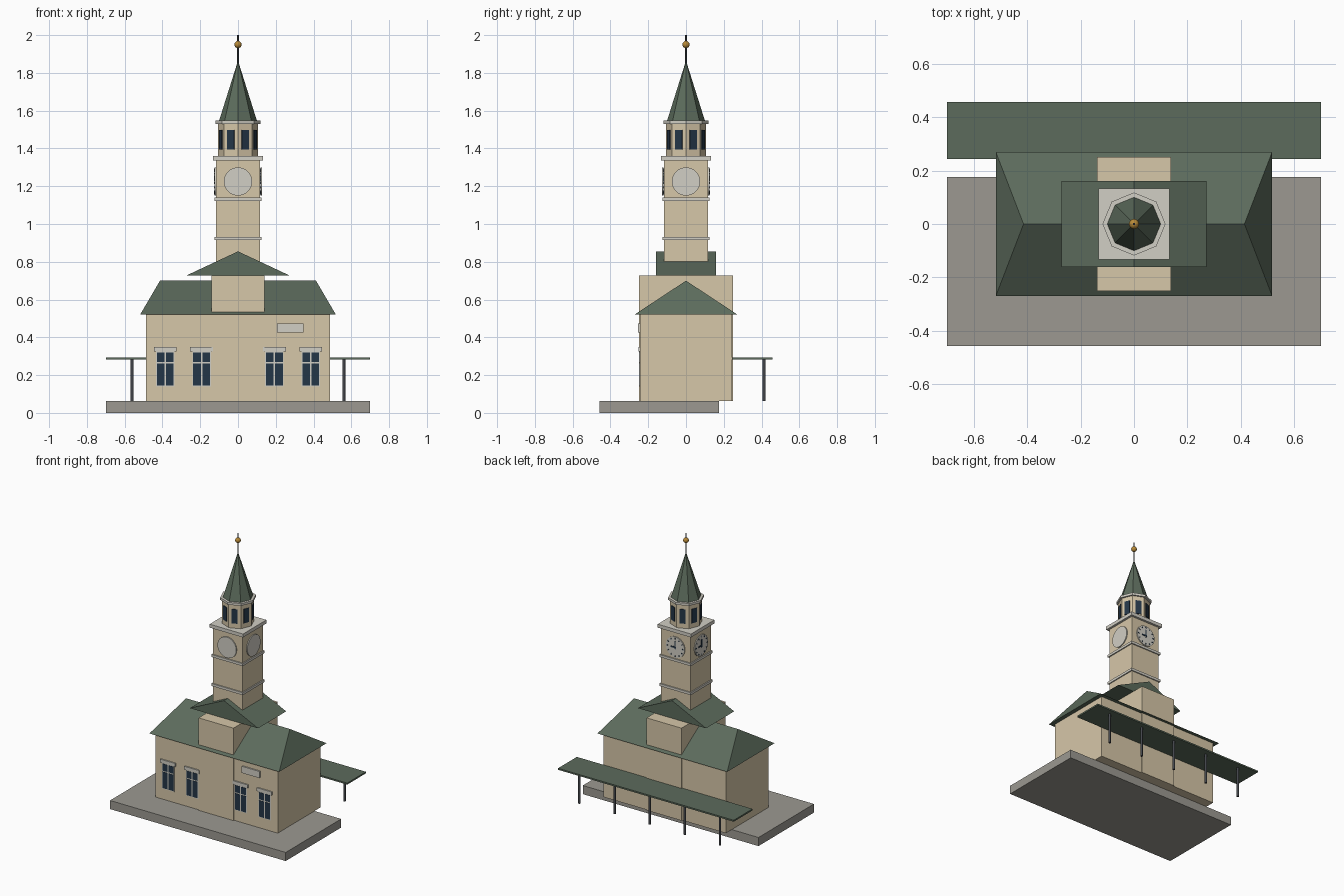
import bpy, bmesh, math
from mathutils import Matrix, Vector

if "Cube" in bpy.data.objects:
    bpy.data.objects.remove(bpy.data.objects["Cube"])


def material(name, rgb):
    m = bpy.data.materials.new(name)
    lin = [c / 12.92 if c <= 0.04045 else ((c + 0.055) / 1.055) ** 2.4 for c in rgb]
    m.diffuse_color = (*lin, 1)
    m.use_nodes = True
    m.node_tree.nodes["Principled BSDF"].inputs["Base Color"].default_value = m.diffuse_color
    return m


CREAM = material("cream_plaster", (0.84, 0.78, 0.66))
GREEN = material("green_roof", (0.36, 0.42, 0.36))
STONE = material("grey_stone", (0.61, 0.60, 0.57))
TRIM = material("pale_trim", (0.82, 0.81, 0.77))
GLASS = material("dark_glass", (0.14, 0.21, 0.28))
METAL = material("dark_metal", (0.26, 0.27, 0.29))
GOLD = material("gold", (0.72, 0.54, 0.22))


def finish(name, bm, mat):
    bmesh.ops.recalc_face_normals(bm, faces=bm.faces)
    me = bpy.data.meshes.new(name)
    bm.to_mesh(me)
    bm.free()
    me.materials.append(mat)
    ob = bpy.data.objects.new(name, me)
    bpy.context.collection.objects.link(ob)
    return ob


def add_box(bm, x0, x1, y0, y1, z0, z1, mtx=Matrix()):
    m = Matrix.Translation(((x0 + x1) / 2, (y0 + y1) / 2, (z0 + z1) / 2))
    bmesh.ops.create_cube(bm, size=1, matrix=mtx @ m @ Matrix.Diagonal((x1 - x0, y1 - y0, z1 - z0, 1)))


def box(name, mat, *dims):
    bm = bmesh.new()
    add_box(bm, *dims)
    return finish(name, bm, mat)


def add_cone(bm, r0, r1, z0, z1, sides, mtx=Matrix()):
    bmesh.ops.create_cone(bm, cap_ends=True, segments=sides, radius1=r0, radius2=r1, depth=z1 - z0,
                          matrix=mtx @ Matrix.Translation((0, 0, (z0 + z1) / 2)))


def cone(name, mat, r0, r1, z0, z1, sides=8):
    bm = bmesh.new()
    add_cone(bm, r0, r1, z0, z1, sides)
    return finish(name, bm, mat)


def hull(name, mat, pts):
    bm = bmesh.new()
    for p in pts:
        bm.verts.new(p)
    bmesh.ops.convex_hull(bm, input=bm.verts)
    bmesh.ops.dissolve_limit(bm, angle_limit=0.01, verts=bm.verts, edges=bm.edges)
    return finish(name, bm, mat)


# Base, main block and the taller centre bay
box("platform", STONE, -0.7, 0.7, -0.457, 0.175, 0, 0.062)
box("main_walls", CREAM, -0.487, 0.487, -0.243, 0.243, 0.062, 0.525)
box("centre_bay", CREAM, -0.139, 0.139, -0.25, 0.25, 0.062, 0.728)

# Roofs: long hip roof and the cross gable under the tower
hull("main_roof", GREEN, [(x, y, 0.522) for x in (-0.517, 0.517) for y in (-0.27, 0.27)]
     + [(-0.413, 0, 0.70), (0.413, 0, 0.70)])
hull("gable_roof", GREEN, [(x, y, z) for y in (-0.16, 0.16)
                           for x, z in ((-0.272, 0.728), (0.272, 0.728), (0, 0.855))])

# Rear canopy on five posts
box("canopy_roof", GREEN, -0.7, 0.7, 0.243, 0.457, 0.283, 0.294)
bm = bmesh.new()
for i in range(-2, 3):
    add_cone(bm, 0.008, 0.008, 0.062, 0.285, 12, Matrix.Translation((0.28 * i, 0.413, 0)))
finish("canopy_posts", bm, METAL)

# Front windows: pale frame, four glass panes, lintel
frames, panes, lintels = bmesh.new(), bmesh.new(), bmesh.new()
for x in (-0.385, -0.193, 0.193, 0.385):
    add_box(frames, x - 0.049, x + 0.049, -0.246, -0.24, 0.14, 0.325)
    for s in (-1, 1):
        a, b = sorted((x + s * 0.004, x + s * 0.044))
        add_box(panes, a, b, -0.248, -0.243, 0.145, 0.262)
        add_box(panes, a, b, -0.248, -0.243, 0.27, 0.32)
    add_box(lintels, x - 0.06, x + 0.06, -0.252, -0.24, 0.326, 0.35)
finish("window_frames", frames, TRIM)
finish("window_panes", panes, GLASS)
finish("window_lintels", lintels, TRIM)

# Blank wall plaque
box("wall_plaque", TRIM, 0.207, 0.348, -0.253, -0.24, 0.425, 0.473)

# Square tower with bands and cornice
box("tower_shaft", CREAM, -0.117, 0.117, -0.117, 0.117, 0.728, 1.337)
box("tower_lower_band", TRIM, -0.125, 0.125, -0.125, 0.125, 0.914, 0.932)
box("tower_upper_band", TRIM, -0.125, 0.125, -0.125, 0.125, 1.123, 1.141)
box("tower_cornice", TRIM, -0.133, 0.133, -0.133, 0.133, 1.335, 1.36)

# Clocks on all sides; marks lie over the dial at back and left, under it at front and right
dials, marks = bmesh.new(), bmesh.new()
for k, on_top in enumerate((False, False, True, True)):   # front, right, back, left
    face = Matrix.Rotation(k * math.pi / 2, 4, 'Z') @ Matrix.Translation((0, -0.116, 1.225)) \
        @ Matrix.Rotation(math.pi / 2, 4, 'X')
    d0, d1, m0, m1 = (0, 0.008, 0.007, 0.011) if on_top else (0.004, 0.011, 0.001, 0.007)
    add_cone(dials, 0.075, 0.075, d0, d1, 32, face)
    for i in range(12):
        spin = face @ Matrix.Rotation(i * math.pi / 6, 4, 'Z')
        add_box(marks, -0.003, 0.003, 0.058, 0.068, m0, m1, spin)
    add_box(marks, -0.004, 0.004, -0.012, 0.045, m0, m1, face)
    add_box(marks, -0.035, 0.008, -0.005, 0.005, m0, m1, face)
finish("clock_dials", dials, TRIM)
finish("clock_marks", marks, GLASS)

# Octagonal belfry with a window on every side
cone("belfry", CREAM, 0.106, 0.106, 1.36, 1.532)
bm = bmesh.new()
for k in range(8):
    add_box(bm, -0.02, 0.02, -0.102, -0.095, 1.395, 1.497, Matrix.Rotation((k + 0.5) * math.pi / 4, 4, 'Z'))
finish("belfry_windows", bm, GLASS)
cone("belfry_cornice", TRIM, 0.118, 0.118, 1.53, 1.547)

# Spire with finial
cone("spire", GREEN, 0.1, 0.0, 1.547, 1.865)
cone("finial_rod", METAL, 0.004, 0.004, 1.84, 2.0)
bm = bmesh.new()
bmesh.ops.create_uvsphere(bm, u_segments=20, v_segments=12, radius=0.019,
                          matrix=Matrix.Translation((0, 0, 1.95)))
for f in bm.faces:
    f.smooth = True
finish("finial_ball", bm, GOLD)
